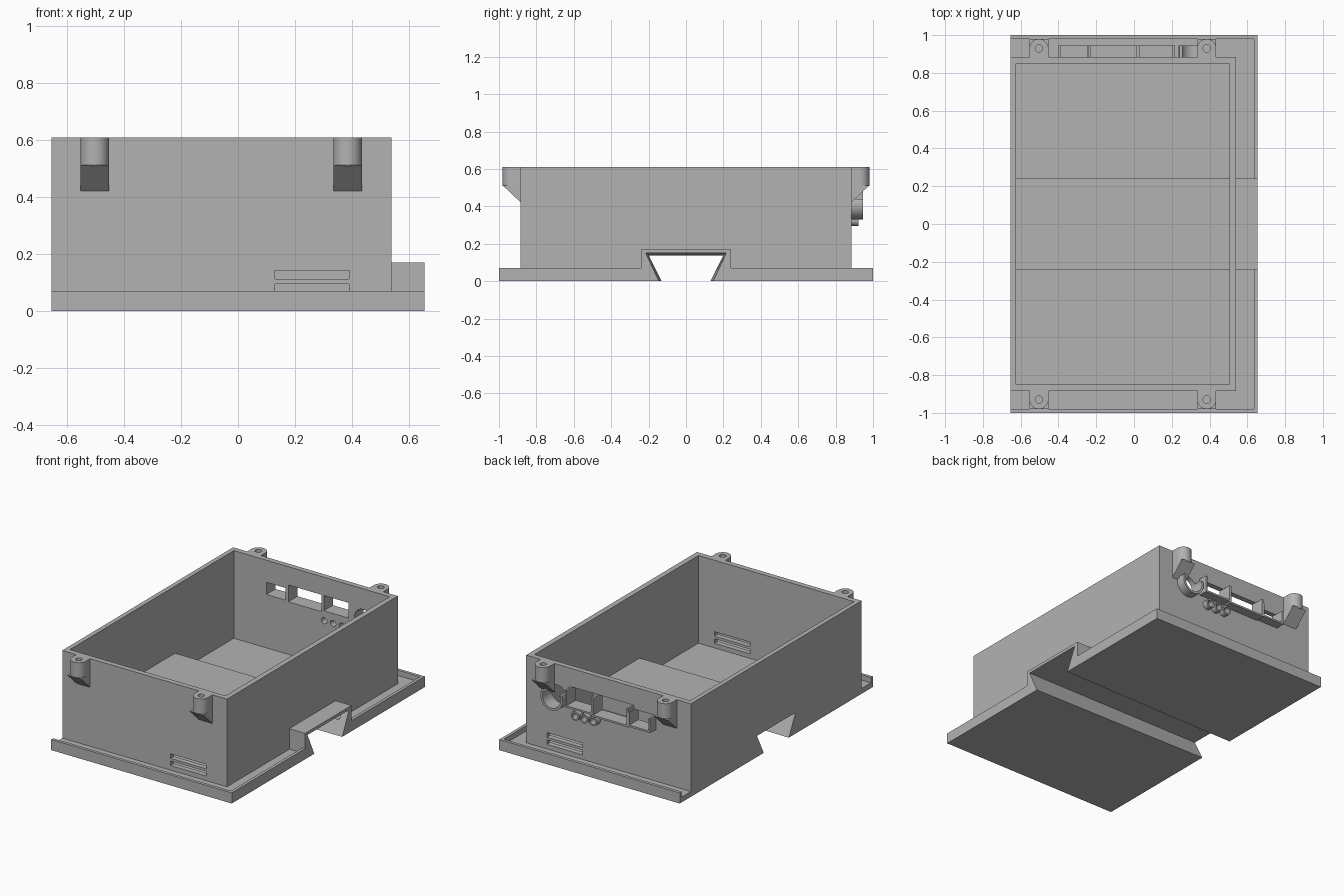
import bpy, bmesh, math
from mathutils import Vector

if "Cube" in bpy.data.objects:
    bpy.data.objects.remove(bpy.data.objects["Cube"], do_unlink=True)

grey = bpy.data.materials.new("plain_grey")
grey.use_nodes = True
grey.diffuse_color = (0.45, 0.45, 0.45, 1)
grey.node_tree.nodes["Principled BSDF"].inputs["Base Color"].default_value = (0.45, 0.45, 0.45, 1)


def finish(name, bm):
    bmesh.ops.recalc_face_normals(bm, faces=bm.faces)
    me = bpy.data.meshes.new(name)
    bm.to_mesh(me)
    bm.free()
    me.materials.append(grey)
    ob = bpy.data.objects.new(name, me)
    bpy.context.collection.objects.link(ob)
    return ob


def loft(name, start, end):
    """Solid between two matching outlines."""
    bm = bmesh.new()
    a = [bm.verts.new(p) for p in start]
    b = [bm.verts.new(p) for p in end]
    bm.faces.new(a)
    bm.faces.new(b[::-1])
    for i in range(len(a)):
        j = (i + 1) % len(a)
        bm.faces.new((a[i], a[j], b[j], b[i]))
    return finish(name, bm)


def box(name, x0, x1, y0, y1, z0, z1):
    ring = [(x0, y0), (x1, y0), (x1, y1), (x0, y1)]
    return loft(name, [(x, y, z0) for x, y in ring], [(x, y, z1) for x, y in ring])


def rod(name, start, end, r, sides=32):
    """Cylinder between two points."""
    a, b = Vector(start), Vector(end)
    q = (b - a).to_track_quat('Z', 'Y')
    ring = [q @ Vector((r * math.cos(t), r * math.sin(t), 0))
            for t in (2 * math.pi * i / sides for i in range(sides))]
    return loft(name, [a + p for p in ring], [b + p for p in ring])


def combine(target, op, *others):
    for other in others:
        bpy.context.view_layer.objects.active = target
        mod = target.modifiers.new("combine", 'BOOLEAN')
        mod.operation = op
        mod.solver = 'EXACT'
        mod.object = other
        bpy.ops.object.modifier_apply(modifier=mod.name)
        bpy.data.objects.remove(other, do_unlink=True)


def smooth(ob):
    bpy.ops.object.select_all(action='DESELECT')
    ob.select_set(True)
    bpy.context.view_layer.objects.active = ob
    bpy.ops.object.shade_smooth_by_angle(angle=math.radians(30))


L, FLOOR, TOP = -0.655, 0.035, 0.61
WALL_Y = 0.885

# Base tray with a lip on three sides, and the open box standing on it
case = box("enclosure", L, -L, -1, 1, 0, 0.07)
combine(case, 'DIFFERENCE', box("recess", L - 0.1, 0.635, -0.98, 0.98, FLOOR, 0.2))
combine(case, 'UNION', box("walls", L, 0.54, -WALL_Y, WALL_Y, 0, TOP))
combine(case, 'DIFFERENCE', box("cavity", -0.625, 0.505, -0.85, 0.85, FLOOR, 0.8))

# Raised bridge over a tapered dovetail channel
combine(case, 'UNION', box("bridge", L, -L, -0.24, 0.24, 0, 0.17))


def dovetail(x, low, high, z):
    slope = (high - low) / z
    e = 0.05
    return [(x, -low + slope * e, -e), (x, low - slope * e, -e), (x, high, z), (x, -high, z)]


combine(case, 'DIFFERENCE',
        loft("channel", dovetail(L - 0.01, 0.13, 0.2, 0.138), dovetail(0.665, 0.145, 0.215, 0.15)),
        rod("screw_hole", (0.59, 0.12, 0.1), (0.59, 0.3, 0.1), 0.018))

# Ventilation slots through the front and rear walls
for s in (-1, 1):
    for z in (0.065, 0.112):
        y0, y1 = sorted((s * 0.8, s * 0.93))
        combine(case, 'DIFFERENCE', box("slot", 0.13, 0.39, y0, y1, z, z + 0.03))

# Rear sockets: three windows, a round one and three small lamps
windows = [(-0.39, -0.25, 0.385, 0.465), (-0.23, 0.012, 0.38, 0.49), (0.028, 0.205, 0.39, 0.49)]
for x0, x1, z0, z1 in windows:
    combine(case, 'DIFFERENCE', box("window", x0, x1, 0.8, 0.93, z0, z1))
lamps = [0.03, 0.095, 0.16]
for x in lamps:
    combine(case, 'DIFFERENCE', rod("lamp_hole", (x, 0.8, 0.325), (x, 0.93, 0.325), 0.02, 24))
JACK_X, JACK_Z = 0.315, 0.41
combine(case, 'DIFFERENCE',
        rod("jack_hole", (JACK_X, 0.8, JACK_Z), (JACK_X, 0.93, JACK_Z), 0.065))
smooth(case)

# Open-topped trays under the windows
OUT = 0.945
for x0, x1, z0, z1 in windows:
    t = 0.012
    box("window_shelf", x0 - t, x1 + t, WALL_Y - 0.005, OUT, z0 - t, z0)
    for xa in (x0 - t, x1):
        box("window_divider", xa, xa + t, WALL_Y - 0.005, OUT, z0, z1)


def collar(name, x, z, outer, inner, y1, sides):
    ring = rod(name, (x, WALL_Y - 0.005, z), (x, y1, z), outer, sides)
    combine(ring, 'DIFFERENCE', rod("bore", (x, 0.8, z), (x, 1, z), inner, sides))
    return ring


# Collars round the lamps, and a cup below the round socket
for x in lamps:
    smooth(collar("lamp_collar", x, 0.325, 0.03, 0.02, 0.922, 24))
cup = collar("jack_cup", JACK_X, JACK_Z, 0.08, 0.065, OUT, 32)
combine(cup, 'DIFFERENCE', box("cup_opening", 0.2, 0.42, 0.8, 1, 0.44, 0.6))
smooth(cup)

# Screw bosses on wedge brackets at the four corners
for s in (-1, 1):
    inner, mid, outer = s * (WALL_Y - 0.005), s * 0.93, s * 0.98
    for x in (-0.503, 0.385):
        boss = rod("screw_boss", (x, mid, 0.51), (x, mid, TOP), 0.05)
        y0, y1 = sorted((inner, mid))
        combine(boss, 'UNION', box("boss_web", x - 0.05, x + 0.05, y0, y1, 0.51, TOP))
        combine(boss, 'DIFFERENCE', rod("boss_hole", (x, mid, 0.5), (x, mid, 0.7), 0.02, 24))
        smooth(boss)
        side = [(inner, 0.512), (outer, 0.512), (inner, 0.417)]
        loft("boss_bracket", [(x - 0.05, y, z) for y, z in side],
             [(x + 0.05, y, z) for y, z in side])
